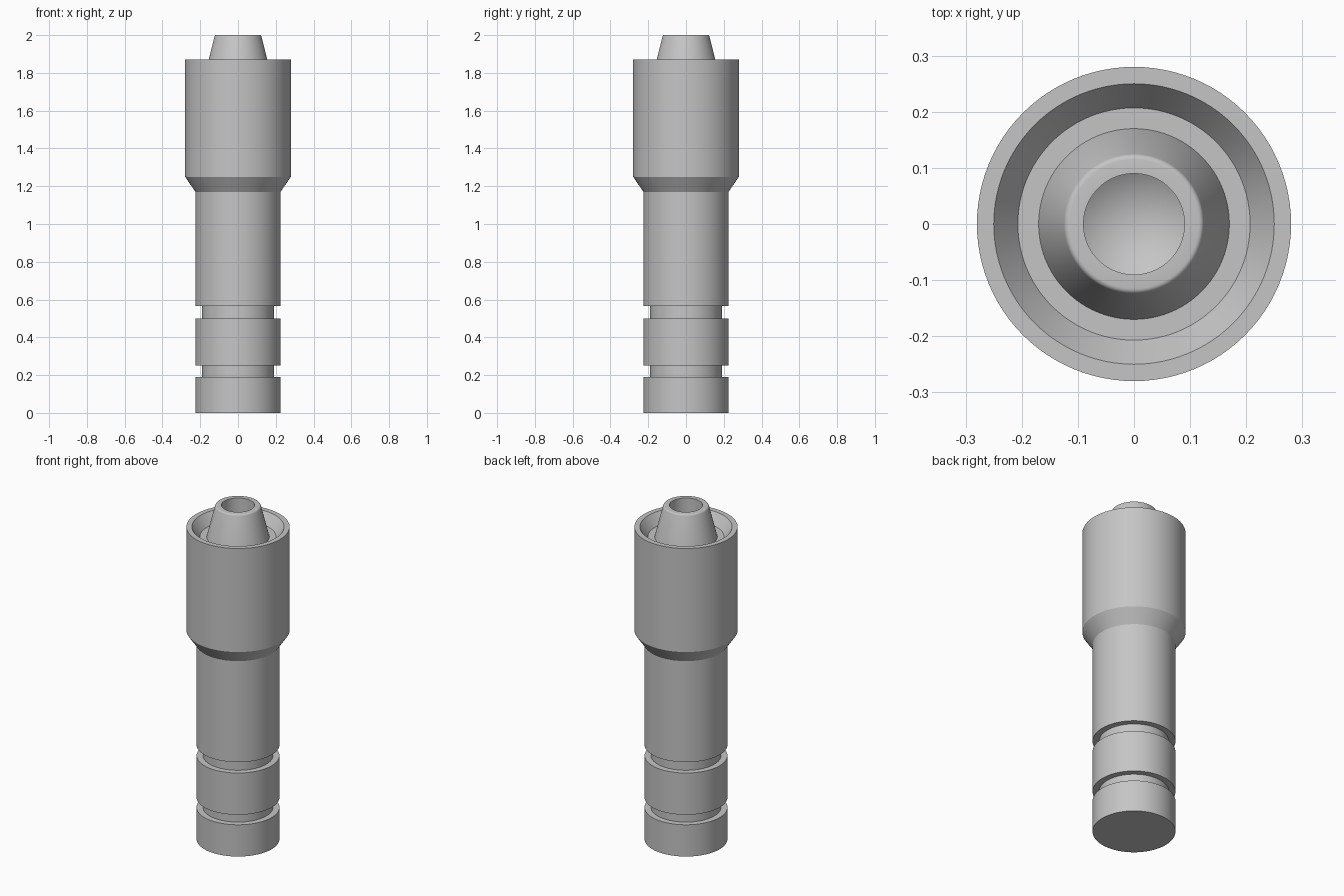
import bpy, bmesh
from math import cos, sin, pi, radians

cube = bpy.data.objects.get("Cube")
if cube:
    bpy.data.objects.remove(cube)

SEGMENTS = 96

metal = bpy.data.materials.new("grey metal")
metal.use_nodes = True
GREY = (0.56, 0.56, 0.56, 1)
metal.diffuse_color = GREY
metal.node_tree.nodes["Principled BSDF"].inputs["Base Color"].default_value = GREY


def lathe(name, profile):
    """Turn a (radius, height) profile around z; a zero radius becomes one pole."""
    bm = bmesh.new()
    rings = []
    for r, z in profile:
        if r == 0:
            rings.append([bm.verts.new((0, 0, z))] * SEGMENTS)
        else:
            turn = [2 * pi * i / SEGMENTS for i in range(SEGMENTS)]
            rings.append([bm.verts.new((r * cos(a), r * sin(a), z)) for a in turn])
    for low, high in zip(rings, rings[1:]):
        for i in range(SEGMENTS):
            j = (i + 1) % SEGMENTS
            corners = dict.fromkeys((low[i], low[j], high[j], high[i]))
            bm.faces.new(list(corners))
    mesh = bpy.data.meshes.new(name)
    bm.to_mesh(mesh)
    bm.free()
    mesh.materials.append(metal)
    obj = bpy.data.objects.new(name, mesh)
    bpy.context.collection.objects.link(obj)
    bpy.ops.object.select_all(action="DESELECT")
    obj.select_set(True)
    bpy.context.view_layer.objects.active = obj
    bpy.ops.object.shade_smooth_by_angle(angle=radians(25))
    return obj


# Shank with two ring grooves
SHANK, GROOVE = 0.225, 0.19
COLLAR_BASE = 1.17
shank = [(0, 0), (SHANK, 0)]
for bottom, top in ((0.19, 0.25), (0.50, 0.565)):
    shank += [(SHANK, bottom), (GROOVE, bottom), (GROOVE, top), (SHANK, top)]
shank.append((SHANK, COLLAR_BASE))
lathe("shank", shank)

# Wide collar with a chamfered base and a tapered recess in its top
FLOOR = 1.81
lathe("collar", [(SHANK, COLLAR_BASE), (0.28, 1.25), (0.28, 1.87),
                 (0.25, 1.87), (0.207, FLOOR), (0.17, FLOOR)])

# Tapered nozzle with a rounded lip and a drilled bore
lip = 0.01
nozzle = [(0.17, FLOOR)]
for step in range(5):
    a = radians(15 + 75 * step / 4)
    nozzle.append((0.115 + lip * cos(a), 2 - lip + lip * sin(a)))
nozzle += [(0.09, 2), (0.09, 1.7), (0, 1.64)]
lathe("nozzle", nozzle)
